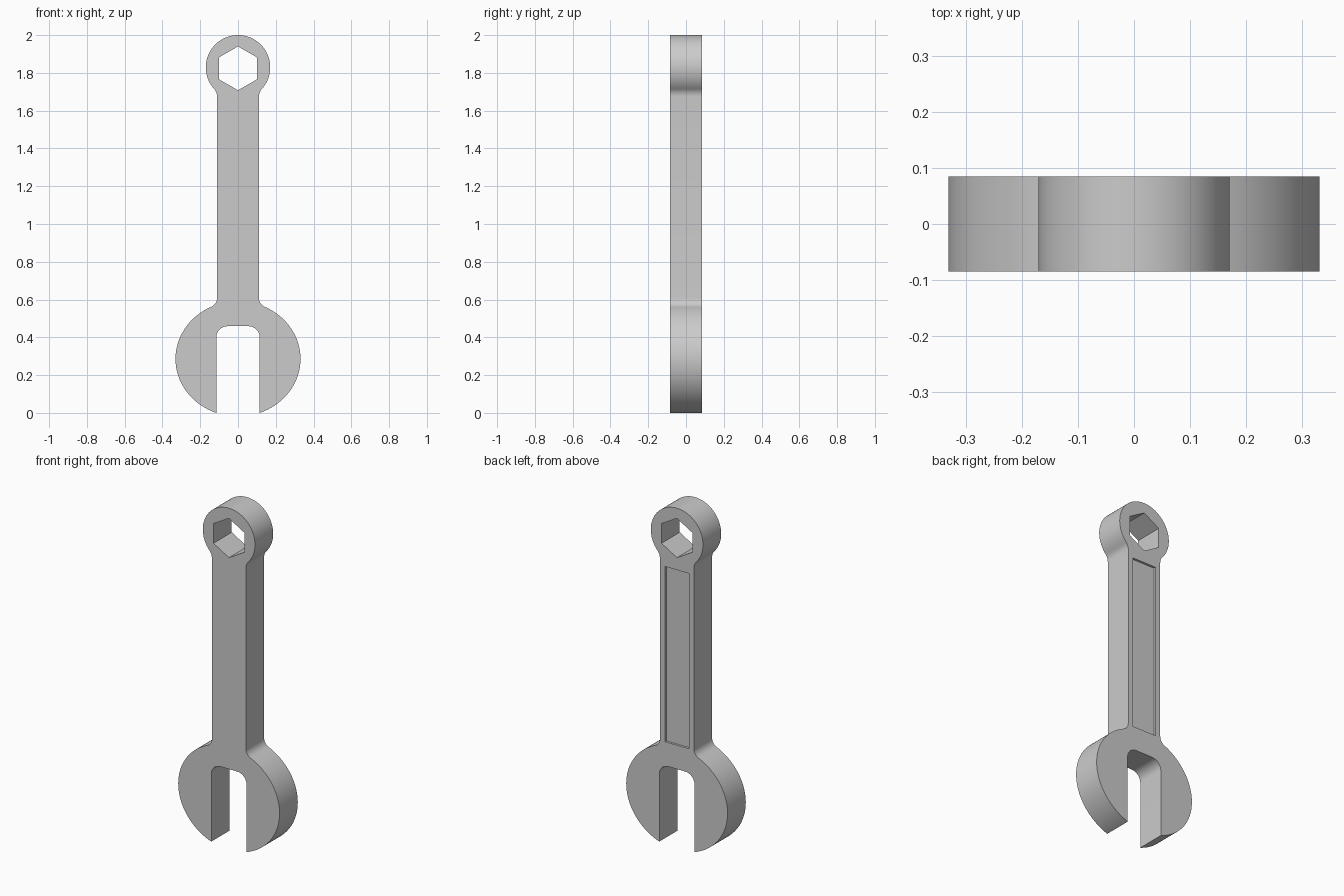
import bpy
import bmesh
from math import sin, cos, pi, acos, atan2, hypot

HALF_T = 0.085          # half thickness
SHAFT = 0.111           # half width of the shaft
SLOT = 0.115            # half width of the jaw slot
RING = (1.8295, 0.1705, 0.1705)    # centre z, x radius, z radius
JAW = (0.286, 0.331, 0.305)

if "Cube" in bpy.data.objects:
    bpy.data.objects.remove(bpy.data.objects["Cube"])

steel = bpy.data.materials.new("grey steel")
steel.use_nodes = True
steel.diffuse_color = (0.6, 0.6, 0.6, 1)
steel.node_tree.nodes["Principled BSDF"].inputs["Base Color"].default_value = (0.6, 0.6, 0.6, 1)


def arc(cx, cz, rx, rz, a, b, n):
    angles = [a + (b - a) * i / n for i in range(n + 1)]
    return [(cx + rx * cos(t), cz + rz * sin(t)) for t in angles]


def shaft_fillet(head, r, up):
    """Fillet between shaft side and head; up is the side of the head it sits on.
    Returns the head angle at the tangent point and the fillet points, shaft end first."""
    cz, rx, rz = head
    lo, hi = 0.0, pi / 2
    for _ in range(40):
        t = (lo + hi) / 2
        nx, nz = cos(t) / rx, sin(t) / rz
        length = hypot(nx, nz)
        nx, nz = nx / length, nz / length
        x = rx * cos(t) + r * nx
        lo, hi = (t, hi) if x > SHAFT + r else (lo, t)
    z = cz + up * (rz * sin(t) + r * nz)
    end = atan2(nz, nx)
    return t * up, arc(SHAFT + r, z, r, r, pi, pi + up * end, 8)


def prism(name, points, y0, y1):
    bm = bmesh.new()
    face = bm.faces.new([bm.verts.new((x, y0, z)) for x, z in points])
    new = bmesh.ops.extrude_face_region(bm, geom=[face])["geom"]
    verts = [v for v in new if isinstance(v, bmesh.types.BMVert)]
    bmesh.ops.translate(bm, verts=verts, vec=(0, y1 - y0, 0))
    bmesh.ops.recalc_face_normals(bm, faces=bm.faces)
    mesh = bpy.data.meshes.new(name)
    bm.to_mesh(mesh)
    bm.free()
    mesh.materials.append(steel)
    obj = bpy.data.objects.new(name, mesh)
    bpy.context.collection.objects.link(obj)
    return obj


# Right half of the outline, from ring top to slot top
ring_t, ring_fillet = shaft_fillet(RING, 0.06, -1)
jaw_t, jaw_fillet = shaft_fillet(JAW, 0.05, 1)
half = arc(0, *RING, pi / 2, ring_t, 40)
half += ring_fillet[::-1][1:]
half += jaw_fillet
half += arc(0, *JAW, jaw_t, -acos(SLOT / JAW[1]), 48)[1:]
half += arc(SLOT - 0.06, 0.399, 0.06, 0.06, 0, pi / 2, 10)
outline = half + [(-x, z) for x, z in reversed(half) if x > 0.0001]
wrench = prism("wrench_body", outline, -HALF_T, HALF_T)

# Hexagonal socket and shallow panel in the back of the shaft
socket = prism("socket_cutter", arc(0, 1.824, 0.116, 0.116, pi / 2, 2.5 * pi, 6)[:-1], -0.2, 0.2)
panel = prism("panel_cutter", [(-0.078, 0.6), (0.078, 0.6), (0.078, 1.635), (-0.078, 1.635)],
              HALF_T - 0.013, 0.2)

bpy.ops.object.select_all(action="DESELECT")
bpy.context.view_layer.objects.active = wrench
wrench.select_set(True)
for cutter in (socket, panel):
    cutter.hide_render = True
    mod = wrench.modifiers.new(cutter.name, "BOOLEAN")
    mod.object = cutter
    mod.operation = "DIFFERENCE"
    mod.solver = "EXACT"
    bpy.ops.object.modifier_apply(modifier=mod.name)
    bpy.data.objects.remove(cutter)

bpy.ops.object.shade_smooth_by_angle(angle=pi / 6)
